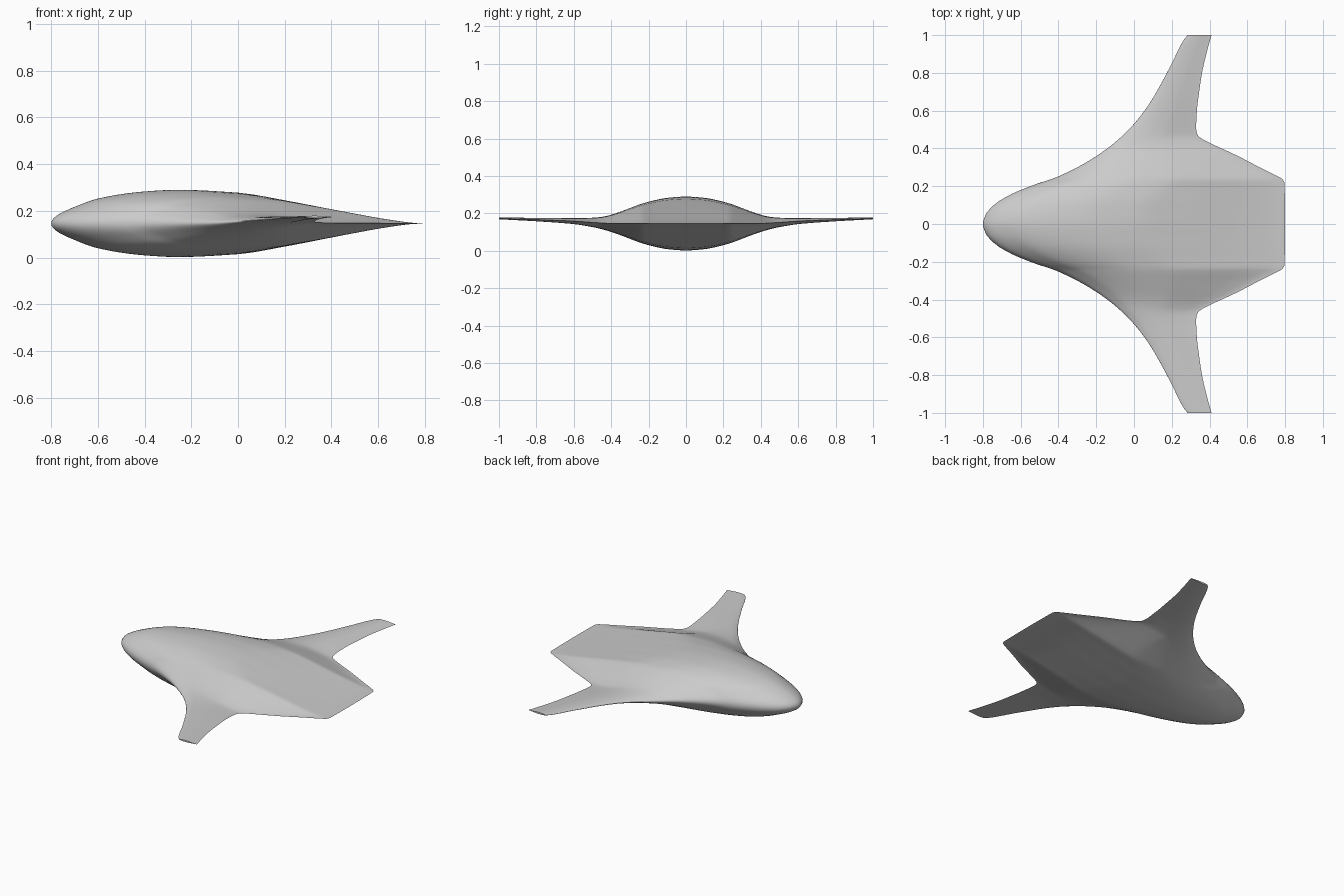
import bpy, bmesh, math

cube = bpy.data.objects.get("Cube")
if cube:
    bpy.data.objects.remove(cube)


def curve(points):
    """Smooth interpolation through points, without overshoot."""
    xs, vs = zip(*points)
    d = [(vs[i + 1] - vs[i]) / (xs[i + 1] - xs[i]) for i in range(len(xs) - 1)]
    inner = [2 * a * b / (a + b) if a * b > 0 else 0 for a, b in zip(d, d[1:])]
    m = [d[0]] + inner + [d[-1]]

    def at(x):
        i = max(k for k in range(len(d)) if xs[k] <= x or k == 0)
        h = xs[i + 1] - xs[i]
        t = (x - xs[i]) / h
        return (vs[i] * (1 + 2 * t) * (1 - t) ** 2 + vs[i + 1] * t * t * (3 - 2 * t)
                + h * m[i] * t * (1 - t) ** 2 - h * m[i + 1] * t * t * (1 - t))
    return at


# Planform, thickness and height along the half span
lead = curve([(-.05, -.785), (0, -.8), (.05, -.785), (.1, -.742), (.15, -.665), (.2, -.55),
              (.25, -.405), (.34, -.23), (.437, -.095), (.53, 0), (.643, .085),
              (.83, .19), (.98, .267), (1, .285)])
trail = curve([(0, .8), (.215, .797), (.235, .788), (.25, .765), (.3, .665), (.36, .55),
               (.44, .38), (.46, .346), (.48, .333), (.51, .329), (.6, .333),
               (.7, .345), (.8, .36), (.9, .383), (1, .41)])
half_thick = curve([(-.1, .137), (0, .144), (.1, .137), (.2, .116), (.25, .101), (.3, .082),
                    (.4, .046), (.45, .033), (.5, .025), (.6, .016), (.8, .009), (1, .005)])
height = curve([(0, .146), (.4, .147), (.5, .152), (.6, .159), (.8, .167), (1, .174)])
# Half thickness against the square root of the chord position
section = curve([(0, 0), (.245, .48), (.354, .74), (.5, .95), (.583, 1), (.707, .915),
                 (.79, .69), (.866, .42), (.935, .16), (.985, .015), (1, 0)])

# Span stations, closer together where the outline turns
half = [.02 * i for i in range(51)] + [.01, .03, .215, .225, .235, .245, .25, .45, .47, .49, .99]
half = sorted({round(y, 3) for y in half})
stations = [-y for y in reversed(half[1:])] + half
chord = [(1 - math.cos(math.pi * i / 40)) / 2 for i in range(41)]
loop = [(t, 1) for t in chord] + [(t, -1) for t in reversed(chord[1:-1])]

# Blended body and wings, lofted from tip to tip
bm = bmesh.new()
rings = []
for y in stations:
    a = abs(y)
    x0, x1 = lead(a), trail(a)
    rings.append([bm.verts.new((x0 + t * (x1 - x0), y,
                                height(a) + side * half_thick(a) * section(math.sqrt(t))))
                  for t, side in loop])
n = len(loop)
for r, s in zip(rings, rings[1:]):
    for i in range(n):
        j = (i + 1) % n
        bm.faces.new((r[i], r[j], s[j], s[i]))
bm.faces.new(rings[0])
bm.faces.new(rings[-1])
bmesh.ops.recalc_face_normals(bm, faces=bm.faces)
mesh = bpy.data.meshes.new("blended_wing_body")
bm.to_mesh(mesh)
bm.free()
body = bpy.data.objects.new("blended_wing_body", mesh)
bpy.context.collection.objects.link(body)

# Plain grey skin
grey = bpy.data.materials.new("light_grey")
grey.use_nodes = True
grey.diffuse_color = (.6, .6, .6, 1)
grey.node_tree.nodes["Principled BSDF"].inputs["Base Color"].default_value = (.6, .6, .6, 1)
mesh.materials.append(grey)

bpy.ops.object.select_all(action="DESELECT")
body.select_set(True)
bpy.context.view_layer.objects.active = body
bpy.ops.object.shade_smooth_by_angle(angle=math.radians(40))
